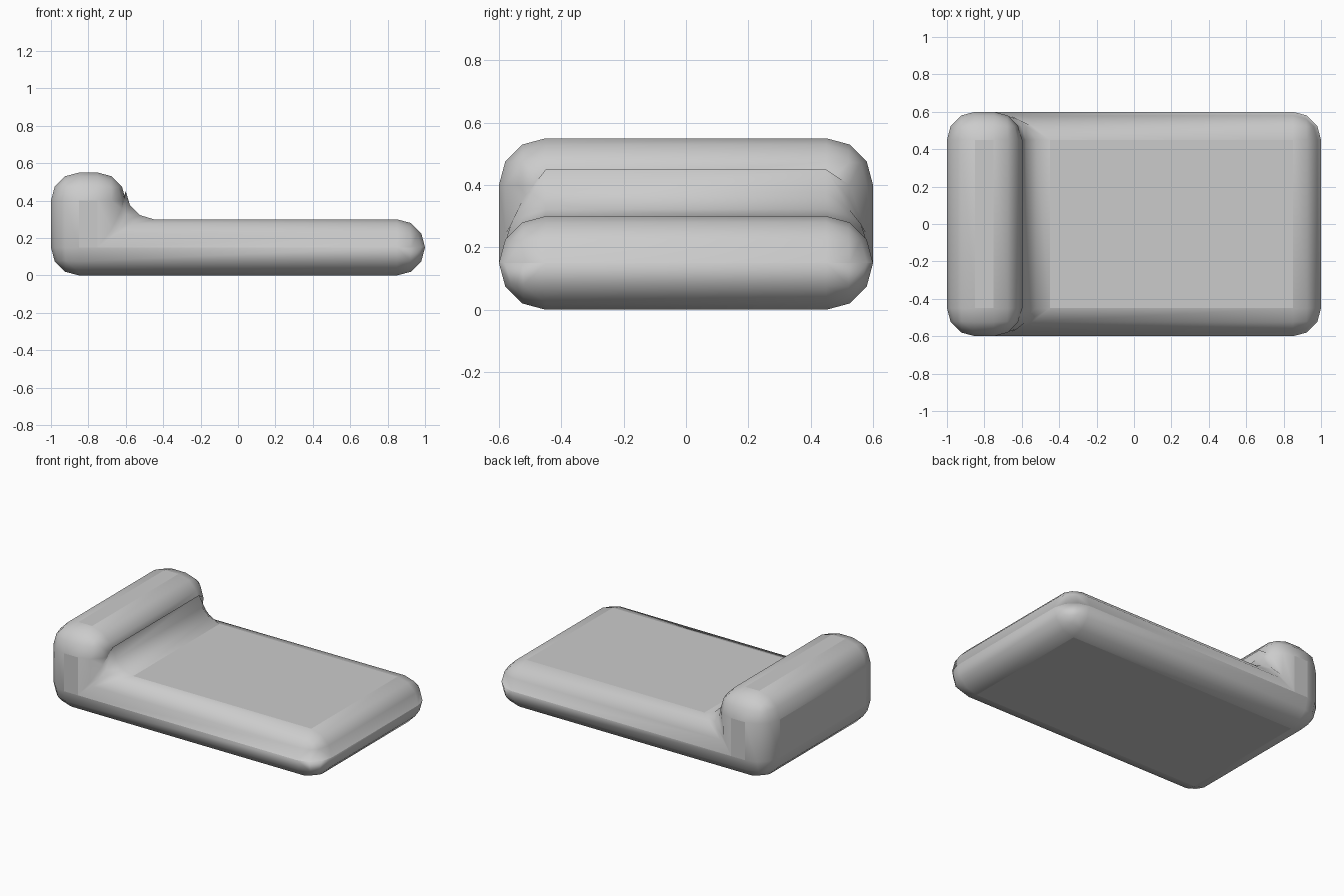
import bpy
import bmesh

old = bpy.data.objects.get("Cube")
if old:
    bpy.data.objects.remove(old, do_unlink=True)

# Plain grey surface
grey = bpy.data.materials.new("plain_grey")
grey.use_nodes = True
colour = (0.6, 0.6, 0.6, 1)
grey.diffuse_color = colour
grey.node_tree.nodes["Principled BSDF"].inputs["Base Color"].default_value = colour

# L-shaped side profile (x, z), extruded across the width
profile = [(-1, 0), (1, 0), (1, 0.3), (-0.6, 0.3), (-0.6, 0.55), (-1, 0.55)]
bm = bmesh.new()
face = bm.faces.new([bm.verts.new((x, -0.6, z)) for x, z in profile])
side = bmesh.ops.extrude_face_region(bm, geom=[face])["geom"]
bmesh.ops.translate(bm, vec=(0, 1.2, 0),
                    verts=[v for v in side if isinstance(v, bmesh.types.BMVert)])
bmesh.ops.recalc_face_normals(bm, faces=bm.faces)
mesh = bpy.data.meshes.new("bed_with_headrest")
bm.to_mesh(mesh)
bm.free()
mesh.materials.append(grey)
bed = bpy.data.objects.new("bed_with_headrest", mesh)
bpy.context.collection.objects.link(bed)

# Rounded edges, including the fillet between the headrest and the bed
bevel = bed.modifiers.new("rounded_edges", 'BEVEL')
bevel.width = 0.15
bevel.segments = 3
bevel.limit_method = 'ANGLE'
bevel.use_clamp_overlap = False

bpy.context.view_layer.objects.active = bed
bed.select_set(True)
bpy.ops.object.shade_smooth_by_angle()
